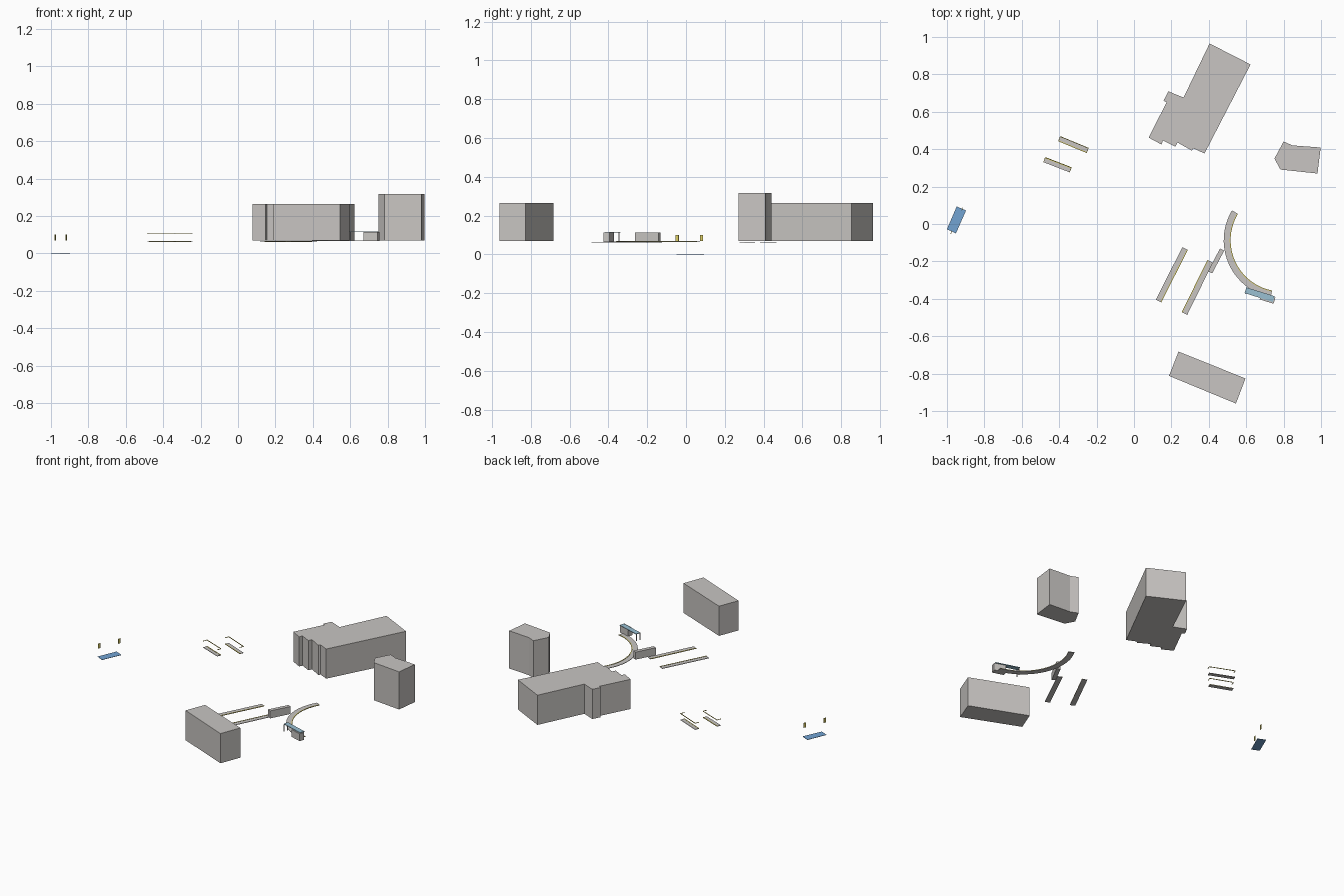
import bpy, bmesh
from math import cos, sin, radians
from mathutils import Vector

cube = bpy.data.objects.get("Cube")
if cube:
    bpy.data.objects.remove(cube, do_unlink=True)


def material(name, rgb):
    m = bpy.data.materials.new(name)
    m.use_nodes = True
    m.diffuse_color = (*rgb, 1)
    m.node_tree.nodes["Principled BSDF"].inputs["Base Color"].default_value = (*rgb, 1)
    return m


GREY = material("warm_grey", (0.58, 0.56, 0.54))
BLUE = material("water_blue", (0.17, 0.37, 0.65))
GLASS = material("pale_blue", (0.32, 0.53, 0.65))
YELLOW = material("yellow", (0.72, 0.62, 0.13))


def prism(name, outline, bottom, top, mat):
    """Extrude a flat outline between two heights."""
    bm = bmesh.new()
    base = bm.faces.new([bm.verts.new((x, y, bottom)) for x, y in outline])
    up = bmesh.ops.extrude_face_region(bm, geom=[base])["geom"]
    bmesh.ops.translate(bm, vec=(0, 0, top - bottom),
                        verts=[v for v in up if isinstance(v, bmesh.types.BMVert)])
    bmesh.ops.recalc_face_normals(bm, faces=bm.faces)
    mesh = bpy.data.meshes.new(name)
    bm.to_mesh(mesh)
    bm.free()
    mesh.materials.append(mat)
    obj = bpy.data.objects.new(name, mesh)
    bpy.context.collection.objects.link(obj)
    return obj


def strip(name, a, b, width, bottom, top, mat, shift=0):
    """Straight bar from a to b; shift moves it to the left of its direction."""
    a, b = Vector(a), Vector(b)
    d = (b - a).normalized()
    n = Vector((-d.y, d.x))
    lo, hi = n * (shift - width / 2), n * (shift + width / 2)
    return prism(name, [a + lo, b + lo, b + hi, a + hi], bottom, top, mat)


def arc(name, radius, width, start, end, bottom, top, mat, steps=20):
    """Curved band around the centre of the bend."""
    def ring(r):
        angles = [radians(start + (end - start) * i / steps) for i in range(steps + 1)]
        return [(0.79 + r * cos(t), -0.087 + r * sin(t)) for t in angles]
    outline = ring(radius + width / 2) + ring(radius - width / 2)[::-1]
    return prism(name, outline, bottom, top, mat)


# Buildings
prism("long_building", [
    (0.404, 0.965), (0.623, 0.853), (0.377, 0.377), (0.318, 0.404), (0.308, 0.393),
    (0.232, 0.436), (0.222, 0.413), (0.155, 0.447), (0.147, 0.425), (0.078, 0.462),
    (0.174, 0.65), (0.158, 0.66), (0.184, 0.709), (0.265, 0.676)], 0.07, 0.265, GREY)
prism("corner_building", [
    (0.80, 0.441), (0.848, 0.42), (0.998, 0.409), (0.981, 0.27),
    (0.783, 0.291), (0.751, 0.35)], 0.07, 0.317, GREY)
prism("south_building", [
    (0.238, -0.682), (0.596, -0.826), (0.545, -0.96), (0.187, -0.812)], 0.07, 0.265, GREY)

# Straight platforms with a yellow line on the track side
platforms = [
    ("west", (0.131, -0.412), (0.273, -0.131), 0.032, -1),
    ("east", (0.270, -0.479), (0.407, -0.200), 0.032, 1),
    ("far_north", (-0.399, 0.455), (-0.249, 0.393), 0.027, -1),
    ("far_south", (-0.479, 0.343), (-0.340, 0.289), 0.027, 1)]
for label, a, b, width, side in platforms:
    strip(label + "_platform", a, b, width, 0.061, 0.064, GREY)
    strip(label + "_edge_line", a, b, 0.005, 0.0635, 0.0655, YELLOW,
          side * (width / 2 - 0.002))

# Thin overhead rails, one long side and two returns
for label, a, b, width, side in platforms[2:]:
    a, b = Vector(a), Vector(b)
    d = (b - a).normalized()
    n = Vector((-d.y, d.x)) * width / 2
    strip(label + "_rail", a, b, 0.004, 0.103, 0.106, YELLOW, width / 2)
    for i, p in enumerate((a, b)):
        strip(f"{label}_rail_return_{i + 1}", p - n, p + n, 0.003, 0.103, 0.106, YELLOW)

# Curved platform
arc("curved_platform", 0.292, 0.037, 149, 259, 0.065, 0.068, GREY)
arc("curved_edge_line", 0.276, 0.005, 149, 259, 0.0675, 0.0695, YELLOW)

# Shelter blocks and glazed canopy
strip("platform_shelter", (0.407, -0.258), (0.471, -0.137), 0.025, 0.065, 0.114, GREY)
strip("curve_shelter", (0.677, -0.387), (0.751, -0.41), 0.034, 0.065, 0.113, GREY)
strip("canopy", (0.595, -0.357), (0.746, -0.404), 0.032, 0.113, 0.117, GLASS, 0.003)
for i, (x, y) in enumerate(((0.602, -0.346), (0.595, -0.372))):
    strip(f"canopy_post_{i + 1}", (x - 0.002, y), (x + 0.002, y), 0.004, 0.067, 0.113, GREY)

# Water panel and two marker plates
prism("water_panel", [(-0.948, 0.094), (-0.898, 0.072), (-0.952, -0.05), (-1.0, -0.028)],
      0, 0.002, BLUE)
for i, (x, y) in enumerate(((-0.977, -0.045), (-0.918, 0.08))):
    strip(f"marker_plate_{i + 1}", (x - 0.003, y - 0.008), (x + 0.003, y + 0.008),
          0.003, 0.069, 0.1, YELLOW)
